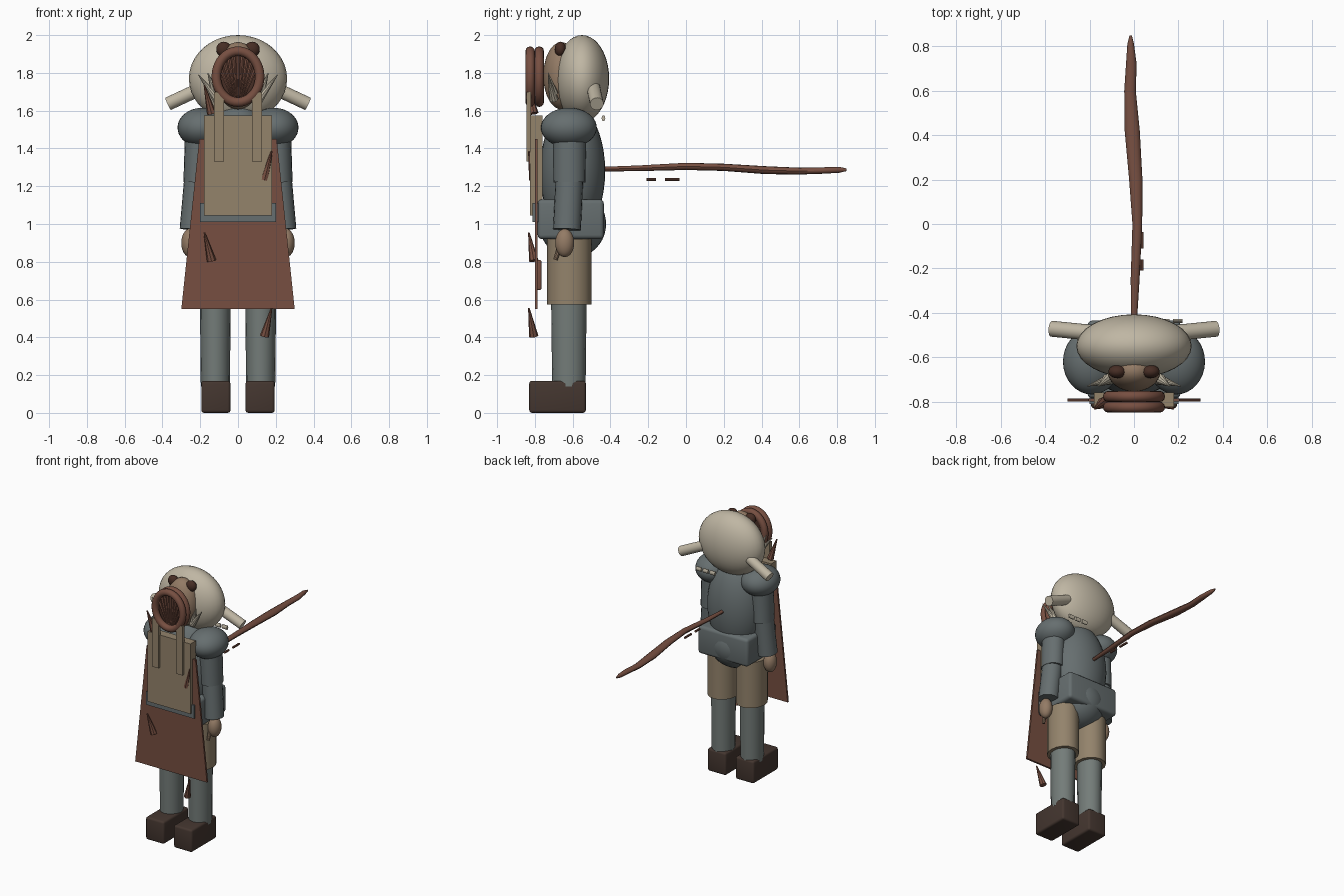
import bpy
import bmesh
import math
from mathutils import Matrix, Vector

cube = bpy.data.objects.get("Cube")
if cube:
    bpy.data.objects.remove(cube, do_unlink=True)


def material(name, *srgb):
    mat = bpy.data.materials.new(name)
    mat.use_nodes = True
    color = [(c / 255) ** 2.2 for c in srgb] + [1.0]
    mat.diffuse_color = color
    mat.node_tree.nodes["Principled BSDF"].inputs["Base Color"].default_value = color
    return mat


CREAM = material("cream", 190, 181, 162)
TAN = material("tan cloth", 146, 130, 107)
SKIN = material("brown skin", 146, 122, 101)
BROWN = material("red brown leather", 118, 80, 67)
DARK = material("dark brown", 72, 49, 41)
GREY = material("grey cloth", 115, 123, 120)
ARMOR = material("dark grey armor", 102, 110, 111)
BOOT = material("boot brown", 70, 57, 51)


def finish(name, bm, mat, smooth=True):
    bmesh.ops.recalc_face_normals(bm, faces=bm.faces)
    mesh = bpy.data.meshes.new(name)
    bm.to_mesh(mesh)
    bm.free()
    mesh.materials.append(mat)
    obj = bpy.data.objects.new(name, mesh)
    bpy.context.collection.objects.link(obj)
    if smooth:
        bpy.ops.object.select_all(action='DESELECT')
        obj.select_set(True)
        bpy.context.view_layer.objects.active = obj
        bpy.ops.object.shade_smooth_by_angle(angle=math.radians(35))
    return obj


def ball(name, center, radii, mat):
    bm = bmesh.new()
    bmesh.ops.create_uvsphere(bm, u_segments=32, v_segments=20, radius=1)
    bm.transform(Matrix.Translation(center) @ Matrix.Diagonal((*radii, 1)))
    return finish(name, bm, mat)


def box(name, low, high, mat, bevel=0.0):
    low, high = Vector(low), Vector(high)
    bm = bmesh.new()
    bmesh.ops.create_cube(bm, size=1)
    bm.transform(Matrix.Translation((low + high) / 2) @ Matrix.Diagonal((*(high - low), 1)))
    if bevel:
        bmesh.ops.bevel(bm, geom=bm.edges[:], offset=bevel, segments=3, profile=0.5, affect='EDGES')
    return finish(name, bm, mat, bevel > 0)


def rod(name, start, end, r1, r2, mat, depth=1.0, sides=20):
    """Cylinder or cone between two points; depth stretches its section along y."""
    start, end = Vector(start), Vector(end)
    d = end - start
    bm = bmesh.new()
    bmesh.ops.create_cone(bm, cap_ends=True, segments=sides, radius1=r1, radius2=r2, depth=d.length)
    turn = Vector((0, 0, 1)).rotation_difference(d).to_matrix().to_4x4()
    bm.transform(Matrix.Translation((start + end) / 2) @ turn @ Matrix.Diagonal((1, depth, 1, 1)))
    return finish(name, bm, mat)


def ring(name, center, rx, rz, tube, mat, around=40, sides=12):
    bm = bmesh.new()
    loops = []
    for i in range(around):
        a = math.tau * i / around
        loop = []
        for j in range(sides):
            b = math.tau * j / sides
            out = tube * math.cos(b)
            loop.append(bm.verts.new((center[0] + (rx + out) * math.cos(a),
                                      center[1] + tube * math.sin(b),
                                      center[2] + (rz + out) * math.sin(a))))
        loops.append(loop)
    for i in range(around):
        p, q = loops[i], loops[(i + 1) % around]
        for j in range(sides):
            k = (j + 1) % sides
            bm.faces.new((p[j], p[k], q[k], q[j]))
    return finish(name, bm, mat)


# Head, face and hair
ball("head", (0, -0.55, 1.77), (0.26, 0.143, 0.23), CREAM)
ball("face", (0, -0.66, 1.785), (0.12, 0.095, 0.178), SKIN)

# Round mouth with two rings and a fan of spines
ring("mouth_ring_front", (0, -0.825, 1.78), 0.115, 0.135, 0.025, BROWN)
ring("mouth_ring_back", (0, -0.777, 1.78), 0.115, 0.135, 0.025, BROWN)
rod("mouth_throat", (0, -0.76, 1.78), (0, -0.80, 1.78), 0.118, 0.118, DARK, 1.12, 32)
for i in range(9):
    t = (i - 4) / 4
    rod(f"mouth_spine_{i + 1}", (0.03 * t, -0.807, 1.665), (0.095 * t, -0.807, 1.89 - 0.06 * t * t),
        0.004, 0.012, BROWN, 1, 6)

# Torso and belt
ball("torso", (0, -0.60, 1.28), (0.21, 0.172, 0.35), ARMOR)
ball("hips", (0, -0.60, 1.0), (0.19, 0.177, 0.18), ARMOR)
box("belt", (-0.21, -0.785, 0.92), (0.21, -0.435, 1.13), ARMOR, 0.022)
box("belt_front", (-0.2, -0.812, 1.01), (0.2, -0.78, 1.11), ARMOR)

# Tapered apron with a pocket behind it
bm = bmesh.new()
outline = [(-0.30, 0.55), (0.30, 0.55), (0.205, 1.45), (-0.205, 1.45)]
base = bm.faces.new([bm.verts.new((x, -0.80, z)) for x, z in outline])
side = bmesh.ops.extrude_face_region(bm, geom=[base])["geom"]
bmesh.ops.translate(bm, vec=(0, 0.014, 0), verts=[v for v in side if isinstance(v, bmesh.types.BMVert)])
finish("apron", bm, BROWN, False)
box("apron_pocket", (-0.09, -0.79, 0.65), (0.09, -0.765, 0.81), BROWN, 0.01)
box("chest_plate", (-0.18, -0.825, 1.045), (0.18, -0.76, 1.575), TAN)

# Parts on both sides
for s, label in ((1, "left"), (-1, "right")):
    ball(f"{label}_hair_tuft", (s * 0.075, -0.665, 1.925), (0.04, 0.03, 0.04), DARK)
    rod(f"{label}_horn", (s * 0.19, -0.49, 1.72), (s * 0.37, -0.472, 1.636), 0.036, 0.036, CREAM)
    for i in range(2):
        rod(f"{label}_tusk_{i + 1}", (s * (0.11 + 0.01 * i), -0.70, 1.66 + 0.03 * i),
            (s * (0.21 - 0.05 * i), -0.73, 1.79 + 0.01 * i), 0.025, 0.002, CREAM, 1, 10)
    box(f"{label}_strap", (s * 0.1 - 0.026, -0.845, 1.33), (s * 0.1 + 0.026, -0.82, 1.70), TAN)
    ball(f"{label}_shoulder", (s * 0.19, -0.62, 1.51), (0.13, 0.148, 0.105), ARMOR)
    rod(f"{label}_upper_arm", (s * 0.215, -0.617, 1.22), (s * 0.205, -0.617, 1.47), 0.074, 0.076, ARMOR, 1.15)
    rod(f"{label}_forearm", (s * 0.24, -0.63, 0.97), (s * 0.215, -0.617, 1.25), 0.069, 0.069, ARMOR, 1.06)
    ball(f"{label}_hand", (s * 0.255, -0.642, 0.90), (0.045, 0.05, 0.075), SKIN)
    rod(f"{label}_thumb", (s * 0.235, -0.665, 0.89), (s * 0.235, -0.692, 0.81), 0.015, 0.011, SKIN, 1, 10)
    rod(f"{label}_thigh", (s * 0.12, -0.617, 0.575), (s * 0.12, -0.617, 0.92), 0.105, 0.105, TAN, 1.12, 16)
    rod(f"{label}_shin", (s * 0.12, -0.62, 0.14), (s * 0.12, -0.62, 0.62), 0.077, 0.082, GREY, 1.15, 16)
    box(f"{label}_boot", (s * 0.117 - 0.077, -0.83, 0), (s * 0.117 + 0.077, -0.53, 0.17), BOOT, 0.015)

# Loose thorns down the front
for i, z in enumerate((1.58, 1.23, 0.80, 0.40)):
    s = -1 if i % 2 == 0 else 1
    rod(f"thorn_{i + 1}", (s * 0.14, -0.806, z + 0.005), (s * 0.178, -0.832, z + 0.155),
        0.025, 0.004, BROWN, 1, 8)

# Small bars behind the neck and beside the tail
for i in range(3):
    x = 0.06 + 0.058 * i
    rod(f"neck_bar_{i + 1}", (x, -0.437, 1.56), (x + 0.042, -0.437, 1.56), 0.016, 0.016, CREAM, 0.6, 10)
for i, y in enumerate((-0.21, -0.11)):
    rod(f"tail_bar_{i + 1}", (0.034, y, 1.236), (0.034, y + 0.05 + 0.025 * i, 1.236), 0.008, 0.008, BROWN, 1, 8)

# Long wavy tail: y, x, z, half width, half height
path = [(-0.46, 0, 1.29, 0.012, 0.012), (-0.25, 0.005, 1.295, 0.02, 0.015),
        (0.0, 0.015, 1.305, 0.022, 0.019), (0.2, 0.008, 1.30, 0.03, 0.019),
        (0.42, -0.008, 1.285, 0.034, 0.021), (0.6, -0.018, 1.28, 0.026, 0.018),
        (0.72, -0.012, 1.283, 0.024, 0.017), (0.81, -0.015, 1.287, 0.015, 0.016),
        (0.85, -0.015, 1.287, 0.005, 0.007)]
bm = bmesh.new()
loops = [[bm.verts.new((x + w * math.cos(a), y, z + h * math.sin(a)))
          for a in (math.tau * j / 12 for j in range(12))] for y, x, z, w, h in path]
for p, q in zip(loops, loops[1:]):
    for j in range(12):
        k = (j + 1) % 12
        bm.faces.new((p[j], p[k], q[k], q[j]))
bm.faces.new(loops[0])
bm.faces.new(loops[-1])
finish("tail", bm, BROWN)
